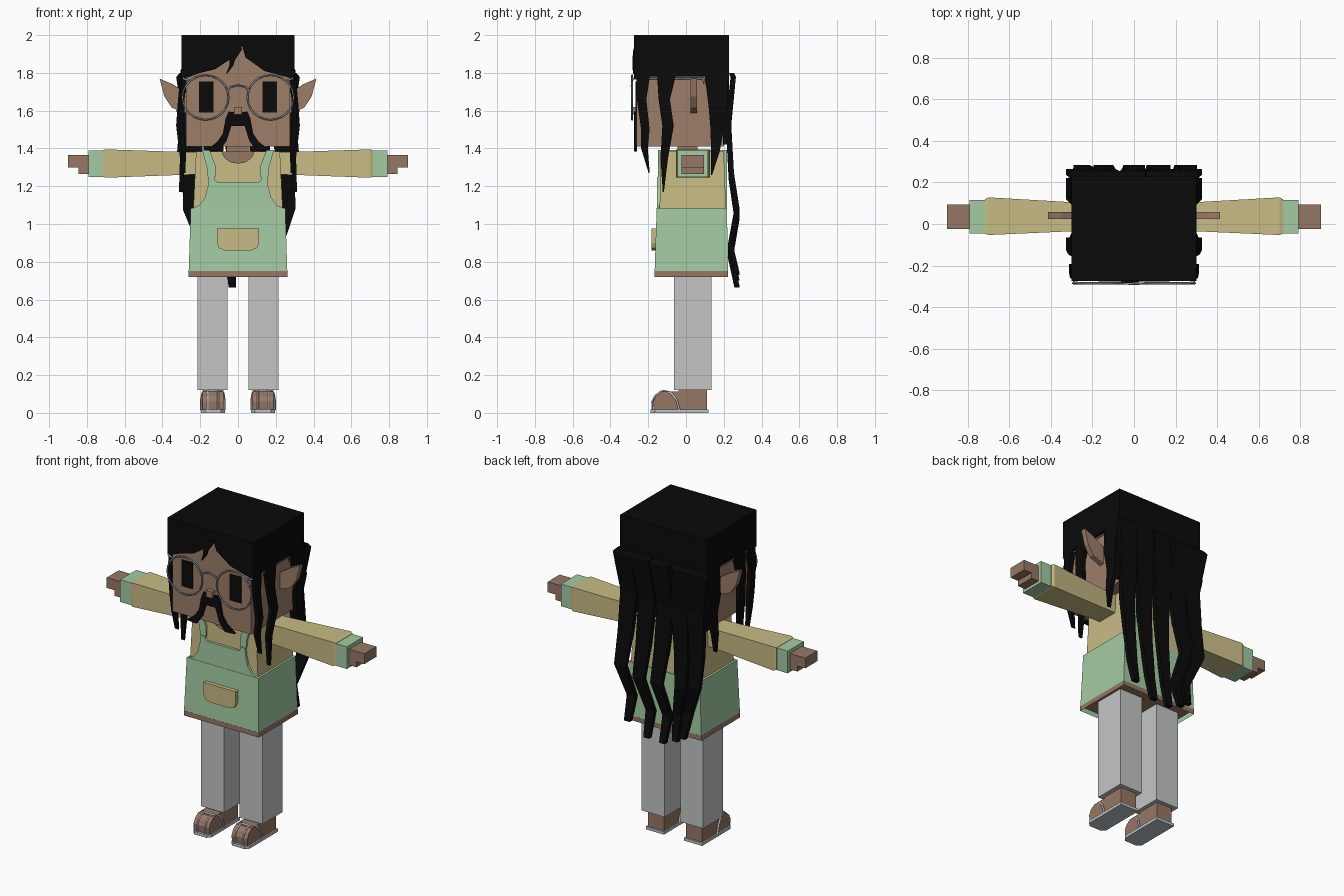
import bpy, bmesh, math

if "Cube" in bpy.data.objects:
    bpy.data.objects.remove(bpy.data.objects["Cube"], do_unlink=True)


def material(name, r, g, b):
    m = bpy.data.materials.new(name)
    m.use_nodes = True
    m.diffuse_color = (r, g, b, 1)
    m.node_tree.nodes["Principled BSDF"].inputs["Base Color"].default_value = (r, g, b, 1)
    return m


SKIN = material("face_skin", .34, .21, .14)
BODY = material("body_skin", .31, .185, .13)
HAIR = material("black_hair", .003, .003, .003)
TAN = material("tan_shirt", .58, .50, .23)
GREEN = material("green_apron", .37, .60, .37)
GREY = material("grey_trousers", .55, .56, .56)
METAL = material("metal_frame", .25, .30, .34)
SOLE = material("pale_sole", .52, .56, .60)


def finish(name, bm, *mats):
    bmesh.ops.recalc_face_normals(bm, faces=bm.faces)
    me = bpy.data.meshes.new(name)
    bm.to_mesh(me)
    bm.free()
    for m in mats:
        me.materials.append(m)
    ob = bpy.data.objects.new(name, me)
    bpy.context.collection.objects.link(ob)
    return ob


def loft(name, mat, rings):
    """Skin a solid through rings that share a point count."""
    bm = bmesh.new()
    rows = [[bm.verts.new(p) for p in ring] for ring in rings]
    n = len(rows[0])
    for a, b in zip(rows, rows[1:]):
        for i in range(n):
            j = (i + 1) % n
            bm.faces.new((a[i], a[j], b[j], b[i]))
    bm.faces.new(rows[0])
    bm.faces.new(rows[-1])
    return finish(name, bm, mat)


def rect(x0, x1, y0, y1, z):
    return [(x0, y0, z), (x1, y0, z), (x1, y1, z), (x0, y1, z)]


def box(name, mat, x0, x1, y0, y1, z0, z1):
    return loft(name, mat, [rect(x0, x1, y0, y1, z0), rect(x0, x1, y0, y1, z1)])


def front_plate(name, mat, outline, y0, y1):
    return loft(name, mat, [[(x, y, z) for x, z in outline] for y in (y0, y1)])


def strand(name, path, along_x, thick):
    """Tapered lock of hair through (x, y, z, width) points."""
    rings = []
    for x, y, z, w in path:
        a, b = (w / 2, thick / 2) if along_x else (thick / 2, w / 2)
        rings.append(rect(x - a, x + a, y - b, y + b, z))
    return loft(name, HAIR, rings)


def tube(name, mat, pts, r, closed=False):
    cu = bpy.data.curves.new(name, "CURVE")
    cu.dimensions = "3D"
    cu.bevel_depth = r
    cu.bevel_resolution = 1
    sp = cu.splines.new("POLY")
    sp.points.add(len(pts) - 1)
    for p, co in zip(sp.points, pts):
        p.co = (*co, 1)
    sp.use_cyclic_u = closed
    cu.materials.append(mat)
    ob = bpy.data.objects.new(name, cu)
    bpy.context.collection.objects.link(ob)
    bpy.ops.object.select_all(action="DESELECT")
    ob.select_set(True)
    bpy.context.view_layer.objects.active = ob
    bpy.ops.object.convert(target="MESH")


def mirrored(half):
    """Close a right-half outline with its reflection."""
    return half + [(-x, z) for x, z in reversed(half)]


# Head, nose and neck
box("head", SKIN, -.275, .275, -.262, .2, 1.41, 1.97)
box("nose", SKIN, -.022, .022, -.29, -.26, 1.58, 1.62)
box("neck", BODY, -.062, .062, -.045, .06, 1.35, 1.42)

# Hair cap
box("hair_top", HAIR, -.3, .3, -.275, .228, 1.95, 2)
box("hair_back", HAIR, -.3, .3, .195, .228, 1.42, 1.96)
fringe = [(-.3, 1.96), (-.3, 1.77), (-.27, 1.775), (-.2, 1.8), (-.12, 1.82), (-.06, 1.86),
          (0, 1.9), (.022, 1.945), (.04, 1.88), (.07, 1.86), (.14, 1.81), (.27, 1.775),
          (.3, 1.77), (.3, 1.96)]
front_plate("hair_fringe", HAIR, fringe, -.275, -.255)
strand("loose_lock", [(.01, -.272, 1.93, .03), (-.03, -.278, 1.87, .03),
                      (-.035, -.278, 1.84, .022), (-.06, -.274, 1.795, .004)], True, .012)

# Side hair
for s, side in ((1, "left"), (-1, "right")):
    box(side + "_hair_side", HAIR, s * .27, s * .3, -.275, .228, 1.78, 1.96)
    locks = {
        "front": [(-.225, 1.82, .08, .285), (-.235, 1.66, .05, .295), (-.215, 1.5, .045, .3),
                  (-.22, 1.4, .035, .288), (-.195, 1.27, .006, .29)],
        "middle": [(-.1, 1.82, .11, .29), (-.115, 1.66, .06, .305), (-.095, 1.52, .06, .315),
                   (-.115, 1.35, .04, .295), (-.12, 1.17, .006, .3)],
        "rear": [(.16, 1.82, .13, .29), (.17, 1.62, .1, .315), (.165, 1.5, .07, .3),
                 (.155, 1.38, .045, .31), (.135, 1.26, .006, .3)]}
    for place, pts in locks.items():
        strand(f"{side}_{place}_lock", [(s * x, y, z, w) for y, z, w, x in pts], False, .025)

# Long back hair: one shared wave, own position and lower end for each lock
wave = [(0, .24, 0), (.02, .25, .02), (.25, .225, -.01), (.5, .24, .012), (.68, .27, .03),
        (.86, .235, -.015), (1, .27, 0)]
ends = [(-.245, -.17, .73), (-.13, -.12, .7), (-.01, -.03, .665), (.12, .08, .67), (.245, .215, .74)]
for i, (top_x, end_x, end_z) in enumerate(ends):
    path = []
    for t, y, sway in wave:
        x = top_x + (end_x - top_x) * t ** 3 + sway * (-1 if i < 2 else 1)
        path.append((x, y, 1.8 + (end_z - 1.8) * t, .125 - .085 * t ** 1.5))
    strand(f"back_lock_{i + 1}", path, True, .028)

# Face details
for s, side in ((1, "left"), (-1, "right")):
    box(side + "_eye", HAIR, s * .13, s * .207, -.268, -.261, 1.59, 1.755)
    ear = [(.27, 1.69), (.345, 1.74), (.415, 1.77), (.39, 1.675), (.35, 1.615), (.27, 1.585)]
    front_plate(side + "_ear", SKIN, [(s * x, z) for x, z in ear], .025, .057)
    ring = [(s * .172 + .122 * math.cos(a), -.285, 1.67 + .118 * math.sin(a))
            for a in (math.tau * k / 24 for k in range(24))]
    tube(side + "_lens_rim", METAL, ring, .005, True)
    tube(side + "_temple", METAL, [(s * .26, -.285, 1.76), (s * .29, -.28, 1.77),
                                   (s * .29, .09, 1.77), (s * .29, .1, 1.74)], .006)
tube("glasses_bridge", METAL, [(-.055, -.285, 1.705), (-.04, -.287, 1.725), (0, -.288, 1.735),
                               (.04, -.287, 1.725), (.055, -.285, 1.705)], .005)
moustache = [(0, 1.59), (.05, 1.595), (.065, 1.56), (.08, 1.48), (.11, 1.435), (.17, 1.39),
             (.1, 1.385), (.06, 1.44), (.035, 1.52), (0, 1.54)]
front_plate("moustache", HAIR, mirrored(moustache[:-1]), -.276, -.26)

# Shirt, neckline, and apron
loft("shirt", TAN, [rect(-.238, .238, -.14, .213, 1.05), rect(-.222, .222, -.135, .2, 1.385)])
neckline = [(.085 * math.cos(a), 1.385 + .065 * math.sin(a))
            for a in (math.pi + math.pi * k / 10 for k in range(11))]
front_plate("neckline", BODY, neckline, -.144, -.135)

bm = bmesh.new()
low = [bm.verts.new(p) for p in rect(-.262, .262, -.167, .222, .72)]
high = [bm.verts.new(p) for p in rect(-.25, .25, -.155, .217, 1.085)]
for i in range(4):
    bm.faces.new((low[i], low[i - 1], high[i - 1], high[i]))
bm.faces.new(high)
bottom = bm.faces.new(low)
bmesh.ops.inset_region(bm, faces=[bottom], thickness=.022)
bottom.material_index = 1
hem = bmesh.ops.extrude_face_region(bm, geom=[bottom])["geom"]
bmesh.ops.translate(bm, vec=(0, 0, .03), verts=[v for v in hem if isinstance(v, bmesh.types.BMVert)])
bmesh.ops.delete(bm, geom=[bottom], context="FACES_ONLY")
finish("apron_skirt", bm, GREEN, BODY)

bib = [(.25, 1.08), (.205, 1.1), (.175, 1.14), (.16, 1.2), (.155, 1.25), (.125, 1.25),
       (.125, 1.235), (.11, 1.222)]
front_plate("apron_bib", GREEN, mirrored(bib), -.153, -.137)
pocket = [(.112, .975), (.112, .9), (.1, .872), (.07, .86)]
front_plate("apron_pocket", TAN, mirrored(pocket), -.183, -.155)

for s, side in ((1, "left"), (-1, "right")):
    # Apron straps
    strap = [(.12, 1.25), (.16, 1.25), (.165, 1.3), (.19, 1.39), (.15, 1.39), (.12, 1.31)]
    front_plate(side + "_strap", GREEN, [(s * x, z) for x, z in strap], -.149, -.134)
    box(side + "_shoulder_strap", GREEN, s * .15, s * .19, -.149, .21, 1.384, 1.391)
    box(side + "_back_strap", GREEN, s * .15, s * .19, .2, .216, 1.08, 1.391)

    # Sleeves, cuffs and hands
    sections = [(.2, -.033, .103, 1.262, 1.38), (.3, -.035, .105, 1.26, 1.382),
                (.7, -.053, .128, 1.245, 1.395), (.716, -.047, .12, 1.25, 1.39)]
    loft(side + "_sleeve", TAN, [[(s * x, y0, z0), (s * x, y1, z0), (s * x, y1, z1), (s * x, y0, z1)]
                                 for x, y0, y1, z0, z1 in sections])
    box(side + "_cuff", GREEN, s * .7, s * .792, -.045, .116, 1.248, 1.388)
    box(side + "_hand", BODY, s * .78, s * .9, -.025, .095, 1.3, 1.365)
    box(side + "_fingers", BODY, s * .78, s * .845, -.025, .095, 1.265, 1.3)

    # Trouser legs
    box(side + "_leg", GREY, s * .055, s * .215, -.063, .135, .12, .76)

    # Feet and sandals
    profile = [(-.172, .012), (-.175, .06), (-.16, .09), (-.13, .112), (-.04, .114),
               (-.035, .13), (.11, .13), (.11, .012)]
    loft(side + "_foot", BODY, [[(s * x, y, z) for y, z in profile] for x in (.078, .188)])
    sole = [(.09, -.187), (.175, -.187), (.197, -.165), (.197, .12), (.07, .12), (.07, -.165)]
    loft(side + "_sole", SOLE, [[(s * x, y, z) for x, y in sole] for z in (0, .018)])
    arch = [(.072, -.035, .015), (.072, -.05, .07), (.078, -.08, .105), (.1, -.115, .117),
            (.166, -.115, .117), (.188, -.08, .105), (.194, -.05, .07), (.194, -.035, .015)]
    tube(side + "_sandal_strap", SOLE, [(s * x, y, z) for x, y, z in arch], .006)
    for x in (.105, .16):
        toe = [(-.115, .117), (-.135, .113), (-.165, .09), (-.18, .06), (-.178, .015)]
        tube(f"{side}_toe_strap", SOLE, [(s * x, y, z) for y, z in toe], .005)
